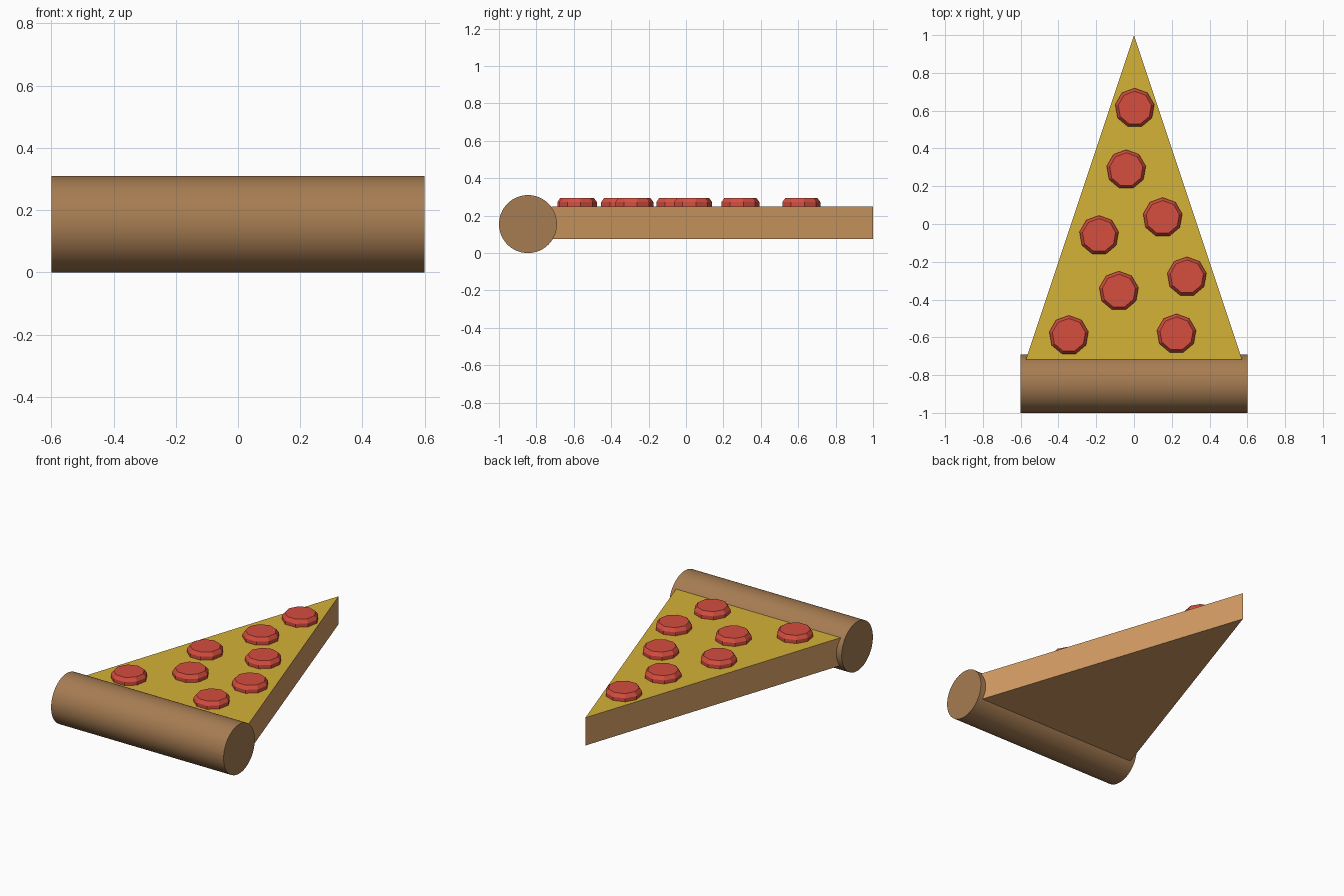
import bpy, bmesh, math

if "Cube" in bpy.data.objects:
    bpy.data.objects.remove(bpy.data.objects["Cube"])

def srgb(r, g, b):
    f = lambda c: c / 12.92 if c <= 0.04045 else ((c + 0.055) / 1.055) ** 2.4
    return (f(r / 255), f(g / 255), f(b / 255), 1)

def material(name, rgb):
    m = bpy.data.materials.new(name)
    m.diffuse_color = srgb(*rgb)
    m.use_nodes = True
    m.node_tree.nodes["Principled BSDF"].inputs["Base Color"].default_value = m.diffuse_color
    return m

crust_brown = material("crust brown", (166, 124, 82))
dough_tan = material("dough tan", (212, 156, 100))
cheese_yellow = material("cheese yellow", (212, 178, 55))
pepperoni_red = material("pepperoni red", (213, 77, 62))

def loft(name, rings, mats):
    """Closed solid through rings of equal point counts."""
    bm = bmesh.new()
    loops = [[bm.verts.new(p) for p in ring] for ring in rings]
    n = len(loops[0])
    bm.faces.new(loops[0][::-1])
    bm.faces.new(loops[-1])
    for a, b in zip(loops, loops[1:]):
        for i in range(n):
            j = (i + 1) % n
            bm.faces.new((a[i], a[j], b[j], b[i]))
    bmesh.ops.recalc_face_normals(bm, faces=bm.faces)
    me = bpy.data.meshes.new(name)
    bm.to_mesh(me)
    bm.free()
    for m in mats:
        me.materials.append(m)
    ob = bpy.data.objects.new(name, me)
    bpy.context.collection.objects.link(ob)
    return ob

# Rolled crust
bpy.ops.mesh.primitive_cylinder_add(vertices=64, radius=0.155, depth=1.2,
                                    location=(0, -0.845, 0.155),
                                    rotation=(0, math.pi / 2, 0))
crust = bpy.context.object
crust.name = "crust"
crust.data.materials.append(crust_brown)
bpy.ops.object.shade_smooth_by_angle(angle=math.radians(30))

# Triangular slice, cheese on the upward face
outline = [(-0.572, -0.718), (0.572, -0.718), (0, 1)]
slice_base = loft("slice", [[(x, y, z) for x, y in outline] for z in (0.075, 0.25)],
                  [dough_tan, cheese_yellow])
for f in slice_base.data.polygons:
    f.material_index = 1 if f.normal.z > 0.5 else 0

# Nine-sided pepperoni with chamfered top
spots = [(0.004, 0.614), (-0.041, 0.288), (0.152, 0.035), (-0.185, -0.06),
         (-0.08, -0.355), (0.28, -0.279), (-0.345, -0.589), (0.225, -0.581)]
profile = [(0.105, 0.24), (0.105, 0.272), (0.089, 0.294)]
for k, (cx, cy) in enumerate(spots):
    rings = [[(cx - r * math.sin(i * math.tau / 9), cy + r * math.cos(i * math.tau / 9), z)
              for i in range(9)] for r, z in profile]
    loft(f"pepperoni_{k + 1}", rings, [pepperoni_red])
